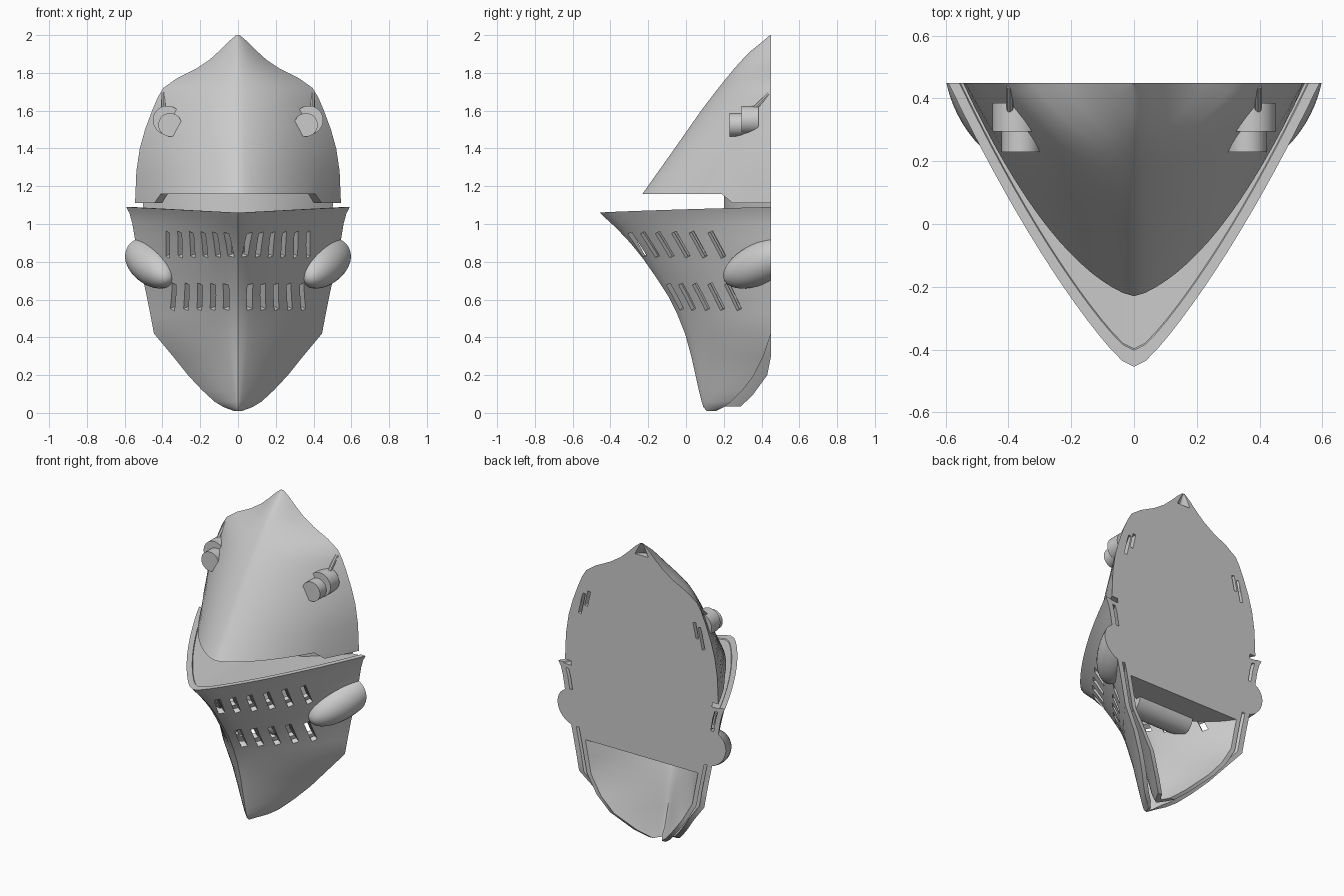
import bpy, bmesh, math
from mathutils import Vector, Matrix

if "Cube" in bpy.data.objects:
    bpy.data.objects.remove(bpy.data.objects["Cube"])

BACK = 0.45
steel = bpy.data.materials.new("steel_grey")
steel.use_nodes = True
steel.diffuse_color = (0.6, 0.6, 0.6, 1)
steel.node_tree.nodes["Principled BSDF"].inputs["Base Color"].default_value = (0.6, 0.6, 0.6, 1)


def shade(ob, angle=35):
    bpy.ops.object.select_all(action='DESELECT')
    ob.select_set(True)
    bpy.context.view_layer.objects.active = ob
    bpy.ops.object.shade_smooth_by_angle(angle=math.radians(angle))


def finish(name, bm):
    bmesh.ops.remove_doubles(bm, verts=bm.verts, dist=0.0001)
    bmesh.ops.recalc_face_normals(bm, faces=bm.faces)
    me = bpy.data.meshes.new(name)
    bm.to_mesh(me)
    bm.free()
    me.materials.append(steel)
    ob = bpy.data.objects.new(name, me)
    bpy.context.collection.objects.link(ob)
    shade(ob)
    return ob


def section(u, yf, yb, lin, soft):
    """Depth of a ridged, wedge-shaped cross-section at side position u."""
    s = (math.sqrt(u * u + soft * soft) - soft) / (math.sqrt(1 + soft * soft) - soft)
    return yf + (yb - yf) * (lin * s + (1 - lin) * s * s)


def loft(name, rows, lin, soft, thick=None, rise=0, step=0, n=32):
    """Stack sections (z, front y, half width, back y); no thickness means solid."""
    bm = bmesh.new()
    rings = []
    for k, (z, yf, w, yb) in enumerate(rows):
        outer, inner = [], []
        for i in range(n + 1):
            u = 2 * i / n - 1
            y = section(u, yf, yb, lin, soft)
            zz = z + rise * abs(u) * max(0, (z - 0.5) / 0.56)
            if k == 0 and y > 0.22:
                zz -= step
            outer.append(bm.verts.new((w * u, y, zz)))
            if thick:
                wi = max(w - thick, w * 0.5)
                yi = min(yf + 1.5 * thick, yf + (yb - yf) * 0.6)
                co = (wi * u, section(u, yi, yb, lin, soft), zz)
            else:
                co = (w * u, yb, zz)
            inner.append(bm.verts.new(co))
        rings.append(outer + inner[::-1])
    m = 2 * n + 2
    for r0, r1 in zip(rings, rings[1:]):
        for i in range(m):
            j = (i + 1) % m
            bm.faces.new((r0[i], r0[j], r1[j], r1[i]))
    for r in (rings[0], rings[-1]):
        for i in range(n):
            bm.faces.new((r[i], r[i + 1], r[m - 2 - i], r[m - 1 - i]))
    return finish(name, bm)


def row_at(rows, z):
    for a, b in zip(rows, rows[1:]):
        if a[0] <= z <= b[0]:
            t = (z - a[0]) / (b[0] - a[0])
            return [p + (q - p) * t for p, q in zip(a, b)]
    return rows[-1]


# Skull piece: pointed shell over the eye slit
dome_rows = [(1.16, -0.23, 0.545, BACK), (1.28, -0.145, 0.538, BACK), (1.4, -0.06, 0.52, BACK),
             (1.5, 0.01, 0.492, BACK), (1.6, 0.08, 0.455, BACK), (1.67, 0.133, 0.425, BACK),
             (1.72, 0.172, 0.395, BACK), (1.77, 0.212, 0.325, BACK), (1.82, 0.253, 0.225, BACK),
             (1.87, 0.298, 0.15, BACK), (1.92, 0.348, 0.095, BACK), (1.97, 0.41, 0.045, BACK),
             (2.0, 0.445, 0.008, BACK)]
loft("skull_shell", dome_rows, 0.33, 0.03, thick=0.05, step=0.05)

# Lower visor: beaked shell, inner liner and flat deck under the eye slit
LIN, SOFT = 0.72, 0.06
visor_rows = [(0.01, 0.11, 0.02, 0.16), (0.03, 0.092, 0.075, 0.2), (0.06, 0.083, 0.125, 0.24),
              (0.12, 0.068, 0.19, 0.3), (0.2, 0.05, 0.265, 0.36), (0.3, 0.028, 0.345, 0.41),
              (0.42, -0.005, 0.445, BACK), (0.52, -0.045, 0.464, BACK), (0.62, -0.095, 0.485, BACK),
              (0.72, -0.16, 0.508, BACK), (0.82, -0.23, 0.53, BACK), (0.9, -0.295, 0.546, BACK),
              (0.98, -0.37, 0.56, BACK), (1.03, -0.425, 0.575, BACK), (1.06, -0.455, 0.592, BACK)]
visor = loft("visor_shell", visor_rows, LIN, SOFT, thick=0.035, rise=0.03)
liner_rows = [(0.035, 0.2, 0.06, 0.29), (0.09, 0.17, 0.13, 0.35), (0.2, 0.14, 0.24, 0.43),
              (0.3, 0.118, 0.32, BACK)]
liner_rows += [(z, yf + 0.09, w - 0.055, yb) for z, yf, w, yb in visor_rows[6:-1]]
liner = loft("visor_liner", liner_rows, LIN, SOFT, thick=0.03, rise=0.03)
loft("visor_deck", [(1.03, -0.41, 0.565, BACK), (1.055, -0.44, 0.58, BACK)], LIN, SOFT, rise=0.03)

# Flat-backed head filling the helmet
head_rows = [(0.63, 0.2, 0.41, BACK), (0.75, 0.2, 0.44, BACK), (1.0, 0.2, 0.49, BACK)]
head_rows += [(z, max(0.2, yf + 0.06), w - 0.035, BACK) for z, yf, w, yb in dome_rows[:-2]]
head = loft("head_core", head_rows, 0.0, 0.0)


def boxes(name, mats):
    bm = bmesh.new()
    for m in mats:
        bmesh.ops.create_cube(bm, size=1, matrix=m)
    return finish(name, bm)


def cut(cutter, *targets):
    for target in targets:
        mod = target.modifiers.new("cut", 'BOOLEAN')
        mod.operation, mod.solver, mod.object = 'DIFFERENCE', 'EXACT', cutter
        bpy.ops.object.select_all(action='DESELECT')
        bpy.context.view_layer.objects.active = target
        target.select_set(True)
        bpy.ops.object.modifier_apply(modifier=mod.name)
        shade(target)
    bpy.data.objects.remove(cutter)


# Two rows of slanted breathing slots, cut one side at a time
for s in (-1, 1):
    slots = []
    for z, count, first, pitch in ((0.89, 6, 0.05, 0.065), (0.615, 5, 0.062, 0.07)):
        _, yf, w, yb = row_at(visor_rows, z)
        for i in range(count):
            x = first + pitch * i
            y = section(x / w, yf, yb, LIN, SOFT)
            along = Vector((-0.02 * s, 0.085, -0.135)).normalized()
            out = Vector((0.83 * s, -0.55, 0))
            out = (out - along * out.dot(along)).normalized()
            side = out.cross(along)
            rot = Matrix((side, out, along)).transposed().to_4x4()
            centre = Vector((x * s, y, z)) - out * 0.02
            slots.append(Matrix.Translation(centre) @ rot @ Matrix.Diagonal((0.034, 0.17, 0.15, 1)))
    cut(boxes("slot_cutter", slots), visor, liner)

# Narrow recesses in the flat back
recess = [Matrix.Translation((s * x, BACK, z)) @ Matrix.Rotation(-s * 0.22, 4, 'Y') @ Matrix.Diagonal((0.02, 0.12, h, 1))
          for s in (-1, 1) for x, z, h in ((0.425, 1.5, 0.14), (0.385, 1.54, 0.1))]
cut(boxes("recess_cutter", recess), head)


def cylinder(name, p0, p1, r, sides=32):
    p0, p1 = Vector(p0), Vector(p1)
    d = p1 - p0
    m = Matrix.Translation((p0 + p1) / 2) @ d.to_track_quat('Z', 'Y').to_matrix().to_4x4()
    bm = bmesh.new()
    bmesh.ops.create_cone(bm, cap_ends=True, segments=sides, radius1=r, radius2=r, depth=d.length, matrix=m)
    return finish(name, bm)


for s, label in ((1, "left"), (-1, "right")):
    # Pivot bulge on each cheek, sliced flat at the back
    axis = Vector((0.4 * s, 0.8, 0.38)).normalized()
    m = Matrix.Translation((0.465 * s, 0.4, 0.795)) @ axis.to_track_quat('Z', 'Y').to_matrix().to_4x4()
    bm = bmesh.new()
    bmesh.ops.create_uvsphere(bm, u_segments=32, v_segments=20, radius=1,
                              matrix=m @ Matrix.Diagonal((0.11, 0.11, 0.235, 1)))
    bmesh.ops.bisect_plane(bm, geom=bm.verts[:] + bm.edges[:] + bm.faces[:], plane_co=(0, BACK, 0),
                           plane_no=(0, 1, 0), clear_outer=True)
    bmesh.ops.holes_fill(bm, edges=[e for e in bm.edges if e.is_boundary], sides=0)
    finish(label + "_cheek_pivot", bm)
    # Stepped brow bolt with a thin stay behind it
    cylinder(label + "_bolt_head", (0.36 * s, 0.23, 1.525), (0.36 * s, 0.31, 1.525), 0.062)
    cylinder(label + "_bolt_collar", (0.375 * s, 0.295, 1.55), (0.375 * s, 0.385, 1.55), 0.076)
    cylinder(label + "_bolt_stay", (0.395 * s, 0.36, 1.61), (0.395 * s, 0.44, 1.69), 0.012, 8)

# Breathing tube below the face
cylinder("breathing_tube", (-0.2, 0.21, 0.64), (0.2, 0.21, 0.64), 0.085)
